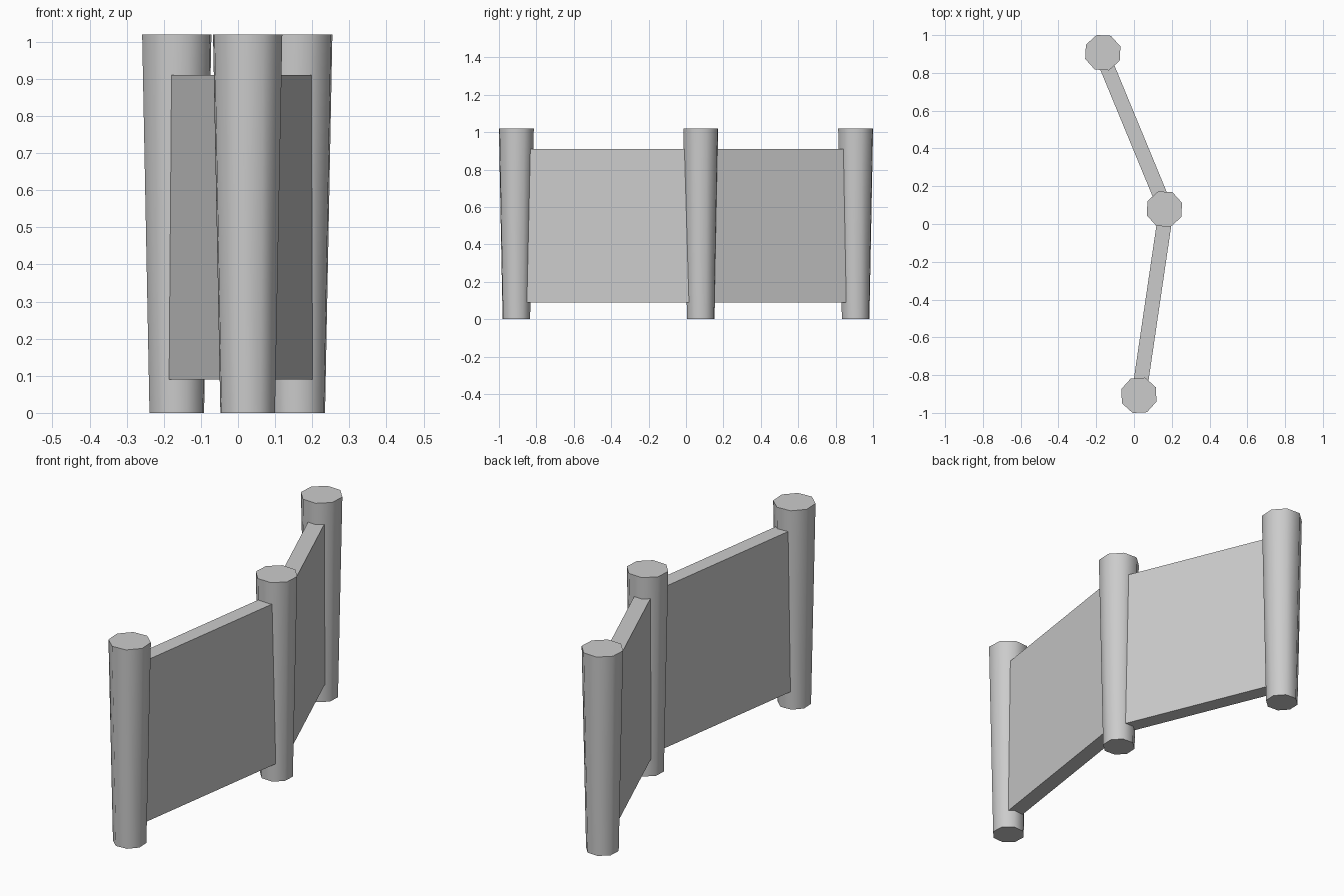
import bpy, bmesh, math
from mathutils import Matrix, Vector

cube = bpy.data.objects.get("Cube")
if cube:
    bpy.data.objects.remove(cube, do_unlink=True)

grey = bpy.data.materials.new("plain grey")
grey.use_nodes = True
colour = (0.6, 0.6, 0.6, 1)
grey.diffuse_color = colour
grey.node_tree.nodes["Principled BSDF"].inputs["Base Color"].default_value = colour


def add_object(name, bm):
    mesh = bpy.data.meshes.new(name)
    bm.to_mesh(mesh)
    bm.free()
    mesh.materials.append(grey)
    obj = bpy.data.objects.new(name, mesh)
    bpy.context.collection.objects.link(obj)
    return obj


# Eight-sided post that widens towards the top, with flat caps
def post(name, x, y, turn):
    height = 1.02
    bm = bmesh.new()
    place = Matrix.Translation((x, y, height / 2)) @ Matrix.Rotation(math.radians(22.5 + turn), 4, "Z")
    bmesh.ops.create_cone(bm, cap_ends=True, segments=8, radius1=0.078, radius2=0.099,
                          depth=height, matrix=place)
    for face in bm.faces:
        face.smooth = len(face.verts) == 4
    for edge in bm.edges:
        edge.smooth = all(face.smooth for face in edge.link_faces)
    return add_object(name, bm)


# Flat board spanning two posts, clear of the ground
def panel(name, start, end):
    a, b = Vector(start), Vector(end)
    span, middle = b - a, (a + b) / 2
    bm = bmesh.new()
    place = (Matrix.Translation((middle.x, middle.y, 0.5))
             @ Matrix.Rotation(math.atan2(span.y, span.x), 4, "Z")
             @ Matrix.Diagonal((span.length, 0.078, 0.82, 1)))
    bmesh.ops.create_cube(bm, size=1, matrix=place)
    return add_object(name, bm)


post("front_post", 0.026, -0.907, 3)
post("middle_post", 0.161, 0.079, -3)
post("back_post", -0.165, 0.907, -3)

panel("front_panel", (0.027, -0.9), (0.171, 0.08))
panel("back_panel", (0.168, 0.08), (-0.174, 0.908))
